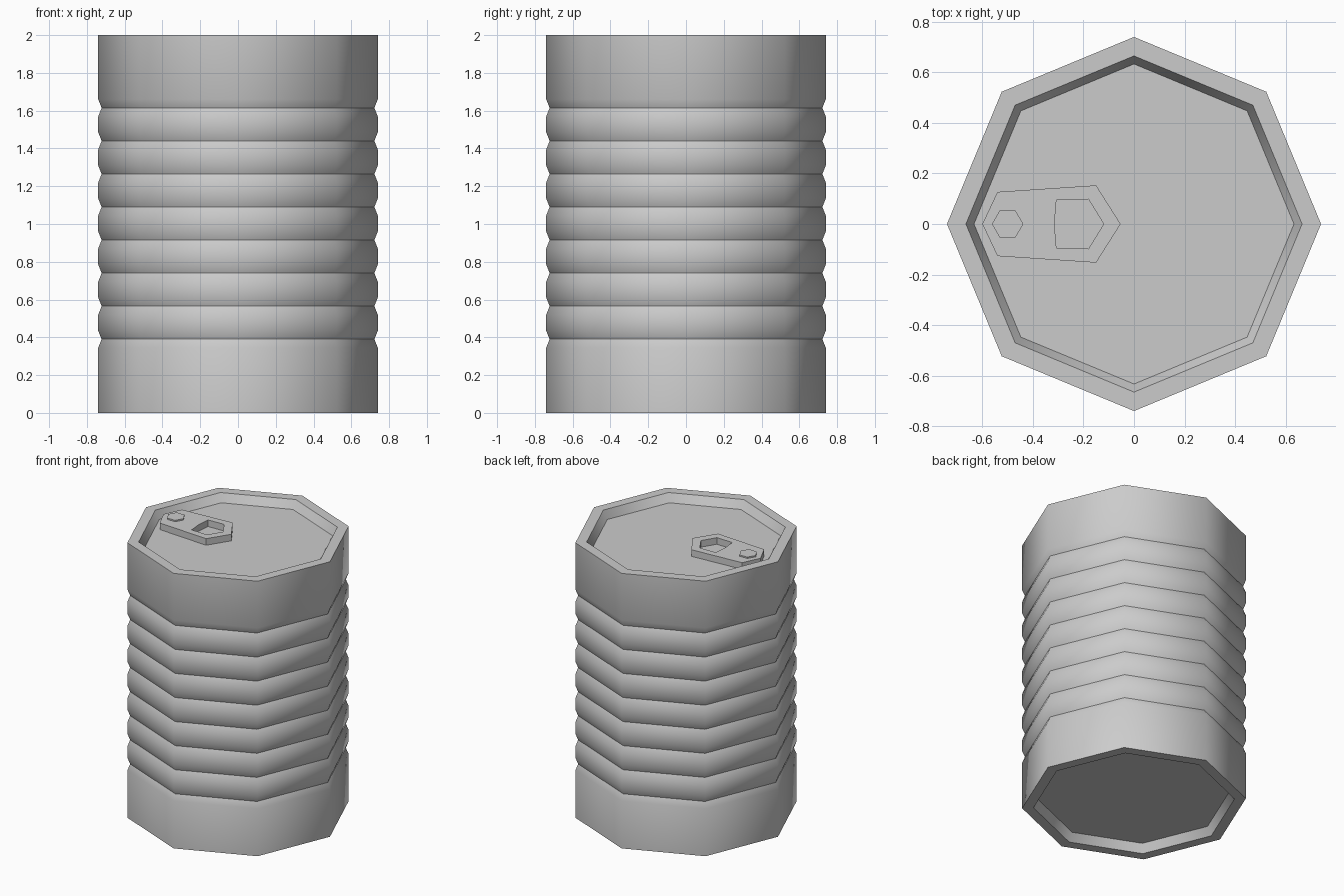
import bpy, bmesh
from math import cos, sin, pi

if "Cube" in bpy.data.objects:
    bpy.data.objects.remove(bpy.data.objects["Cube"])

SIDES, R, GROOVE, H = 8, 0.74, 0.722, 2.0
RECESS = 0.06

# Can profile from the bottom panel up to the lid: (radius, z, sharp ring?)
profile = [(0.633, RECESS, True), (0.665, 0, True), (R, 0, True)]
for i in range(8):
    z = 0.39 + 0.175 * i
    profile += [(R, z - 0.045, False), (GROOVE, z, True), (R, z + 0.045, False)]
profile += [(R, H, True), (0.665, H, True), (0.633, H - RECESS, True)]

# Ribbed octagonal body with sunken lid and base
bm = bmesh.new()
rings = [[bm.verts.new((r * cos(2 * pi * k / SIDES), r * sin(2 * pi * k / SIDES), z))
          for k in range(SIDES)] for r, z, _ in profile]
for a, b in zip(rings, rings[1:]):
    for k in range(SIDES):
        n = (k + 1) % SIDES
        bm.faces.new((a[k], a[n], b[n], b[k])).smooth = True
bm.faces.new(rings[0][::-1])
bm.faces.new(rings[-1])
for ring, (_, _, sharp) in zip(rings, profile):
    for k in range(SIDES):
        bm.edges.get((ring[k], ring[(k + 1) % SIDES])).smooth = not sharp
bmesh.ops.recalc_face_normals(bm, faces=bm.faces)
mesh = bpy.data.meshes.new("can_body")
bm.to_mesh(mesh)
bm.free()
bpy.context.collection.objects.link(bpy.data.objects.new("can_body", mesh))


def plate(name, outlines, z0, z1):
    """Flat plate from closed outlines; inner outlines become holes."""
    curve = bpy.data.curves.new(name, 'CURVE')
    curve.dimensions, curve.fill_mode = '2D', 'BOTH'
    curve.extrude = (z1 - z0) / 2
    for pts in outlines:
        s = curve.splines.new('POLY')
        s.points.add(len(pts) - 1)
        for p, (x, y) in zip(s.points, pts):
            p.co = (x, y, 0, 1)
        s.use_cyclic_u = True
    obj = bpy.data.objects.new(name, curve)
    obj.location.z = (z0 + z1) / 2
    bpy.context.collection.objects.link(obj)
    bpy.ops.object.select_all(action='DESELECT')
    obj.select_set(True)
    bpy.context.view_layer.objects.active = obj
    bpy.ops.object.convert(target='MESH')
    for f in bpy.context.object.data.polygons:
        f.use_smooth = False


def mirrored(half):
    """Complete an outline across the x axis."""
    return half + [(x, -y) for x, y in reversed(half) if y > 0]


# Pull tab with finger hole, and its rivet
floor = H - RECESS
tab = mirrored([(-0.6, 0), (-0.54, 0.127), (-0.15, 0.153), (-0.053, 0)])
hole = mirrored([(-0.315, 0), (-0.307, 0.094), (-0.18, 0.098), (-0.12, 0)])
plate("pull_tab", [tab, hole], floor, floor + 0.048)
rivet = [(-0.5 + 0.062 * cos(k * pi / 3), 0.062 * sin(k * pi / 3)) for k in range(6)]
plate("tab_rivet", [rivet], floor, floor + 0.058)
